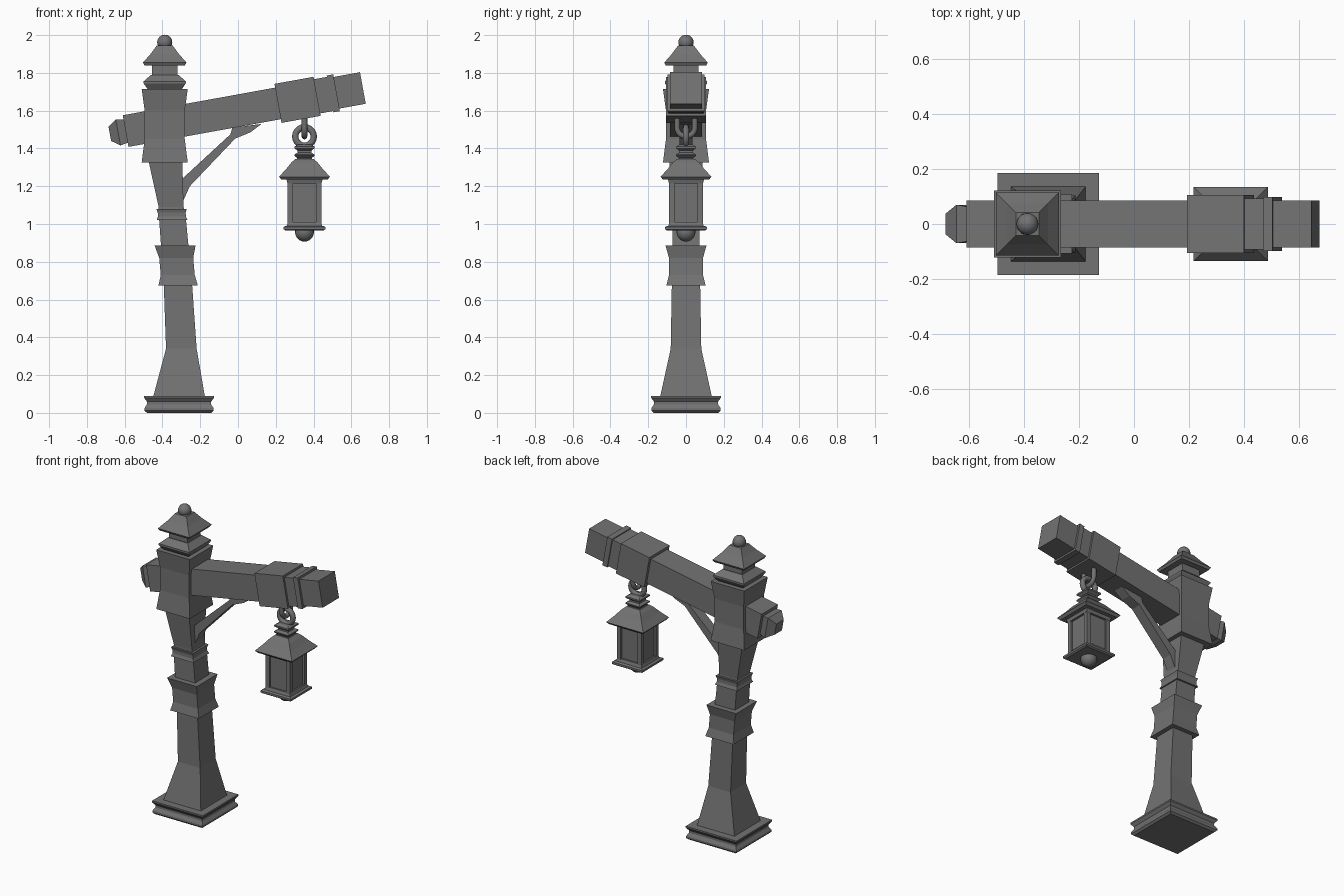
import bpy, bmesh, math
from mathutils import Matrix, Vector

cube = bpy.data.objects.get("Cube")
if cube:
    bpy.data.objects.remove(cube, do_unlink=True)

# The single iron colour
GREY = (0.17, 0.17, 0.17, 1)
iron = bpy.data.materials.new("dark grey")
iron.use_nodes = True
iron.diffuse_color = GREY
iron.node_tree.nodes["Principled BSDF"].inputs["Base Color"].default_value = GREY


def finish(name, bm, matrix=None, smooth=False):
    """Turn a bmesh into a named object with the iron material."""
    if matrix:
        bm.transform(matrix)
    bmesh.ops.recalc_face_normals(bm, faces=bm.faces)
    for f in bm.faces:
        f.smooth = smooth
    mesh = bpy.data.meshes.new(name)
    bm.to_mesh(mesh)
    bm.free()
    mesh.materials.append(iron)
    obj = bpy.data.objects.new(name, mesh)
    bpy.context.collection.objects.link(obj)
    return obj


def loft(name, sections, matrix=None):
    """Square tower through (height, half width, centre x) sections."""
    bm = bmesh.new()
    previous = None
    for z, h, cx in sections:
        ring = [bm.verts.new((cx + sx * h, sy * h, z))
                for sx, sy in ((-1, -1), (1, -1), (1, 1), (-1, 1))]
        if previous:
            for i in range(4):
                j = (i + 1) % 4
                bm.faces.new((previous[i], previous[j], ring[j], ring[i]))
        else:
            bm.faces.new(ring)
        previous = ring
    bm.faces.new(previous)
    return finish(name, bm, matrix)


def straight(name, profile, cx=0, matrix=None):
    return loft(name, [(z, h, cx) for z, h in profile], matrix)


def ball(name, location, radius):
    bm = bmesh.new()
    bmesh.ops.create_uvsphere(bm, u_segments=20, v_segments=12, radius=radius)
    return finish(name, bm, Matrix.Translation(location), True)


def rod(name, points, radius, closed=False):
    """Round bar along a path, converted to a mesh."""
    curve = bpy.data.curves.new(name, "CURVE")
    curve.dimensions = "3D"
    curve.bevel_depth = radius
    curve.bevel_resolution = 2
    curve.use_fill_caps = True
    spline = curve.splines.new("POLY")
    spline.points.add(len(points) - 1)
    for p, co in zip(spline.points, points):
        p.co = (*co, 1)
    spline.use_cyclic_u = closed
    temp = bpy.data.objects.new(name + "_path", curve)
    bpy.context.collection.objects.link(temp)
    bpy.context.view_layer.update()
    mesh = bpy.data.meshes.new_from_object(temp)
    bm = bmesh.new()
    bm.from_mesh(mesh)
    bpy.data.objects.remove(temp, do_unlink=True)
    bpy.data.meshes.remove(mesh)
    return finish(name, bm, None, True)


# Post, leaning slightly to the right side as it rises
straight("base_plinth", [(0, .17), (.012, .183), (.025, .183), (.045, .17),
                         (.06, .17), (.08, .185), (.09, .185)], -.312)
loft("post", [(.085, .137, -.312), (.34, .081, -.30), (.68, .075, -.318),
              (1.03, .071, -.347), (1.09, .066, -.354), (1.34, .09, -.385)])
loft("post_collar", [(.675, .104, -.317), (.73, .09, -.319), (.82, .09, -.327),
                     (.885, .108, -.333)])
loft("post_ring", [(1.02, .082, -.349), (1.04, .074, -.350), (1.06, .074, -.351),
                   (1.08, .08, -.352)])

# Head block with its tiered cap
HEAD = -.388
straight("head_block", [(1.325, .122), (1.45, .106), (1.6, .106), (1.715, .122)], HEAD)
straight("lower_cap", [(1.71, .088), (1.745, .112), (1.755, .112), (1.79, .072)], HEAD)
straight("cap_neck", [(1.78, .067), (1.845, .067)], HEAD)
straight("upper_cap", [(1.84, .107), (1.855, .115), (1.90, .075), (1.945, .042)], HEAD)
ball("cap_finial", (HEAD, 0, 1.962), .04)

# Tilted beam: local z runs along the beam
start, end = Vector((-.595, 0, 1.492)), Vector((.661, 0, 1.72))
axis = (end - start).normalized()
side = Vector((0, 1, 0))
along = Matrix((side.cross(axis), side, axis)).transposed().to_4x4()
along.translation = start
length = (end - start).length
straight("beam", [(0, .085), (length, .085)], 0, along)
straight("beam_sleeve", [(.82, .105), (1.03, .105)], 0, along)
straight("beam_step", [(1.03, .092), (1.10, .092)], 0, along)
straight("beam_band", [(1.10, .099), (1.135, .099)], 0, along)
straight("beam_end_cap", [(-.085, .038), (-.04, .07), (.005, .062)], 0, along)

# Diagonal brace under the beam
outline = [(-.30, 1.10), (-.255, 1.20), (-.015, 1.452), (.065, 1.485),
           (.125, 1.53), (-.03, 1.51), (-.04, 1.475), (-.30, 1.235)]
bm = bmesh.new()
face = bm.faces.new([bm.verts.new((x, -.035, z)) for x, z in outline])
extruded = bmesh.ops.extrude_face_region(bm, geom=[face])["geom"]
bmesh.ops.translate(bm, vec=(0, .07, 0),
                    verts=[v for v in extruded if isinstance(v, bmesh.types.BMVert)])
finish("brace", bm)

# Hanging staple and ring
LAMP = .352
arc = [math.pi * (1 + i / 10) for i in range(11)]
staple = [(LAMP, .047 * math.cos(a), 1.51 + .047 * math.sin(a)) for a in arc]
rod("staple", [(LAMP, -.047, 1.6)] + staple + [(LAMP, .047, 1.6)], .015)
circle = [math.tau * i / 20 for i in range(20)]
rod("hanging_ring", [(LAMP + .049 * math.cos(a), 0, 1.463 + .049 * math.sin(a))
                     for a in circle], .017, True)

# Lantern
straight("lantern_neck", [(1.33, .04), (1.35, .04), (1.362, .053), (1.368, .053),
                          (1.378, .036), (1.388, .036), (1.40, .052), (1.41, .052),
                          (1.42, .035)], LAMP)
straight("lantern_roof", [(1.235, .122), (1.25, .135), (1.29, .098), (1.325, .07),
                          (1.345, .048)], LAMP)
straight("lantern_panels", [(.98, .076), (1.24, .076)], LAMP)
straight("lantern_top_rail", [(1.215, .09), (1.24, .097)], LAMP)
straight("lantern_bottom_rail", [(.985, .096), (1.01, .087)], LAMP)
for sx, left_right in ((-1, "right"), (1, "left")):
    for sy, front_back in ((-1, "front"), (1, "back")):
        straight(f"lantern_{front_back}_{left_right}_bar",
                 [(.985, .014), (1.235, .014)], 0,
                 Matrix.Translation((LAMP + sx * .075, sy * .075, 0)))
straight("lantern_base", [(.965, .10), (.972, .11), (.985, .11), (.99, .10)], LAMP)
ball("lantern_drop", (LAMP, 0, .957), .05)
